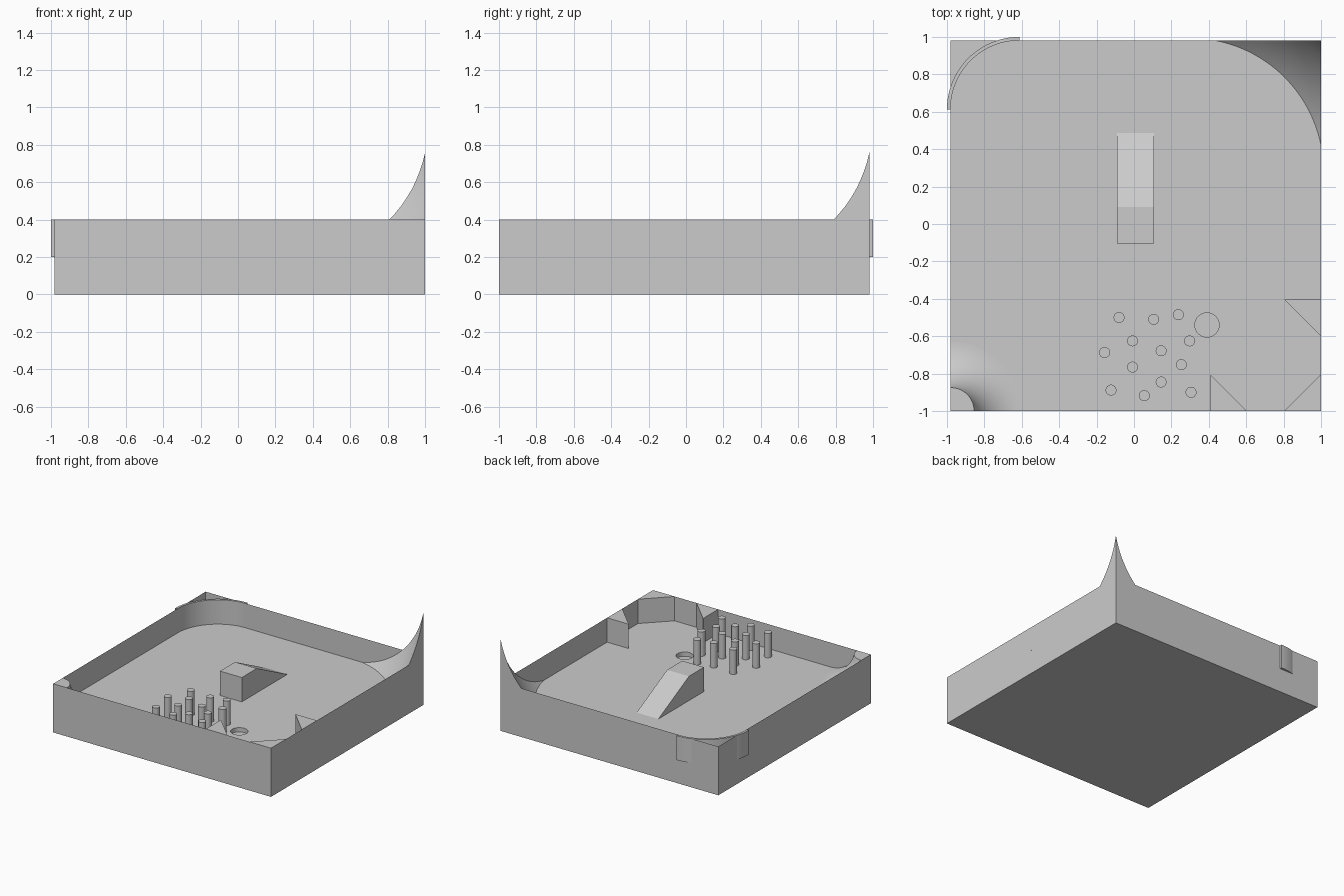
import bpy, bmesh, math
from mathutils import Vector

if "Cube" in bpy.data.objects:
    bpy.data.objects.remove(bpy.data.objects["Cube"])

X0, X1, Y0, Y1 = -0.98, 1.0, -1.0, 0.98   # tray outline
FLOOR, RIM = 0.2, 0.4                      # floor and wall-top heights

grey = bpy.data.materials.new("light_grey")
grey.diffuse_color = (0.6, 0.6, 0.6, 1)
grey.use_nodes = True
grey.node_tree.nodes["Principled BSDF"].inputs["Base Color"].default_value = grey.diffuse_color


def finish(name, bm, smooth=False):
    bmesh.ops.recalc_face_normals(bm, faces=bm.faces)
    me = bpy.data.meshes.new(name)
    bm.to_mesh(me)
    bm.free()
    me.materials.append(grey)
    ob = bpy.data.objects.new(name, me)
    bpy.context.collection.objects.link(ob)
    if smooth:
        smooth_it(ob)
    return ob


def select(ob):
    bpy.ops.object.select_all(action='DESELECT')
    ob.select_set(True)
    bpy.context.view_layer.objects.active = ob


def smooth_it(ob):
    select(ob)
    bpy.ops.object.shade_smooth_by_angle(angle=math.radians(30))


def prism(name, pts, extrude, smooth=False):
    """Closed solid from a flat outline pushed along a vector."""
    bm = bmesh.new()
    face = bm.faces.new([bm.verts.new(p) for p in pts])
    new = bmesh.ops.extrude_face_region(bm, geom=[face])["geom"]
    bmesh.ops.translate(bm, vec=Vector(extrude),
                        verts=[g for g in new if isinstance(g, bmesh.types.BMVert)])
    return finish(name, bm, smooth)


def cut(ob, cutter):
    mod = ob.modifiers.new("cut", 'BOOLEAN')
    mod.operation, mod.solver, mod.object = 'DIFFERENCE', 'EXACT', cutter
    select(ob)
    bpy.ops.object.modifier_apply(modifier=mod.name)
    bpy.data.objects.remove(cutter)


def circle(x, y, z, r, n=32):
    return [(x + r * math.cos(2 * math.pi * i / n),
             y + r * math.sin(2 * math.pi * i / n), z) for i in range(n)]


# base block with the shallow round cup
base = prism("base_block", [(X0, Y0, 0), (X1, Y0, 0), (X1, Y1, 0), (X0, Y1, 0)], (0, 0, FLOOR))
cut(base, prism("cup_cutter", circle(0.39, -0.54, FLOOR - 0.035, 0.065), (0, 0, 0.1)))
smooth_it(base)

# paper-thin side walls
bm = bmesh.new()
corners = [(X0, Y0), (X1, Y0), (X1, Y1), (X0, Y1)]
low = [bm.verts.new((x, y, FLOOR)) for x, y in corners]
top = [bm.verts.new((x, y, RIM)) for x, y in corners]
for i in range(4):
    j = (i + 1) % 4
    bm.faces.new((low[i], low[j], top[j], top[i]))
finish("side_walls", bm)

# centre ramp
prism("ramp", [(-0.09, -0.105, FLOOR), (-0.09, 0.487, FLOOR),
               (-0.09, 0.09, RIM), (-0.09, -0.105, RIM)], (0.198, 0, 0))

# pegs
pegs = [(-.08, -.5), (.105, -.51), (.237, -.485), (-.008, -.625), (.297, -.625),
        (-.157, -.687), (.145, -.678), (-.008, -.765), (.253, -.752),
        (.145, -.845), (-.123, -.888), (.055, -.918), (.305, -.9)]
for i, (x, y) in enumerate(pegs):
    prism(f"peg_{i + 1}", circle(x, y, FLOOR, 0.029), (0, 0, RIM - FLOOR), True)

# triangular wedges around the front right corner
wedges = {"right_wedge": [(0.804, -0.404), (X1, -0.404), (X1, -0.6)],
          "corner_wedge": [(0.804, Y0), (X1, Y0), (X1, -0.804)],
          "front_wedge": [(0.408, -0.804), (0.408, Y0), (0.604, Y0)]}
for name, pts in wedges.items():
    prism(name, [(x, y, FLOOR) for x, y in pts], (0, 0, RIM - FLOOR))

# curved band across the back left corner
N = 32
arc = [math.pi / 2 + math.pi / 2 * i / N for i in range(N + 1)]
cx, cy = -0.613, 0.613
outline = [(cx + 0.387 * math.cos(a), cy + 0.387 * math.sin(a), FLOOR) for a in arc]
outline += [(cx + 0.368 * math.cos(a), cy + 0.368 * math.sin(a), FLOOR) for a in reversed(arc)]
prism("curved_band", outline, (0, 0, RIM - FLOOR), True)

# flared mound in the front left corner: a concave profile turned 90 degrees
bm = bmesh.new()
a_top = math.acos(0.05 / 0.25)
prof = [(0, RIM)] + [(0.37 - 0.25 * math.sin(a_top * (1 - i / 16)),
                      FLOOR + 0.25 - 0.25 * math.cos(a_top * (1 - i / 16))) for i in range(17)]
verts = [bm.verts.new((X0 + r, Y0, z)) for r, z in prof]
edges = [bm.edges.new(p) for p in zip(verts, verts[1:])]
bmesh.ops.spin(bm, geom=verts + edges, cent=(X0, Y0, 0), axis=(0, 0, 1),
               angle=math.pi / 2, steps=24)
bmesh.ops.remove_doubles(bm, verts=bm.verts, dist=1e-5)
finish("corner_mound", bm, True)

# tall back right corner: a block hollowed by a unit sphere
s = 0.57
corner = prism("corner_peak", [(X1 - s, Y1 - s, FLOOR), (X1, Y1 - s, FLOOR),
                               (X1, Y1, FLOOR), (X1 - s, Y1, FLOOR)], (0, 0, s))
bm = bmesh.new()
bmesh.ops.create_uvsphere(bm, u_segments=128, v_segments=64, radius=1)
bmesh.ops.translate(bm, vec=(X1 - 0.7, Y1 - 0.7, FLOOR + 0.7), verts=bm.verts)
cut(corner, finish("sphere_cutter", bm))
smooth_it(corner)
